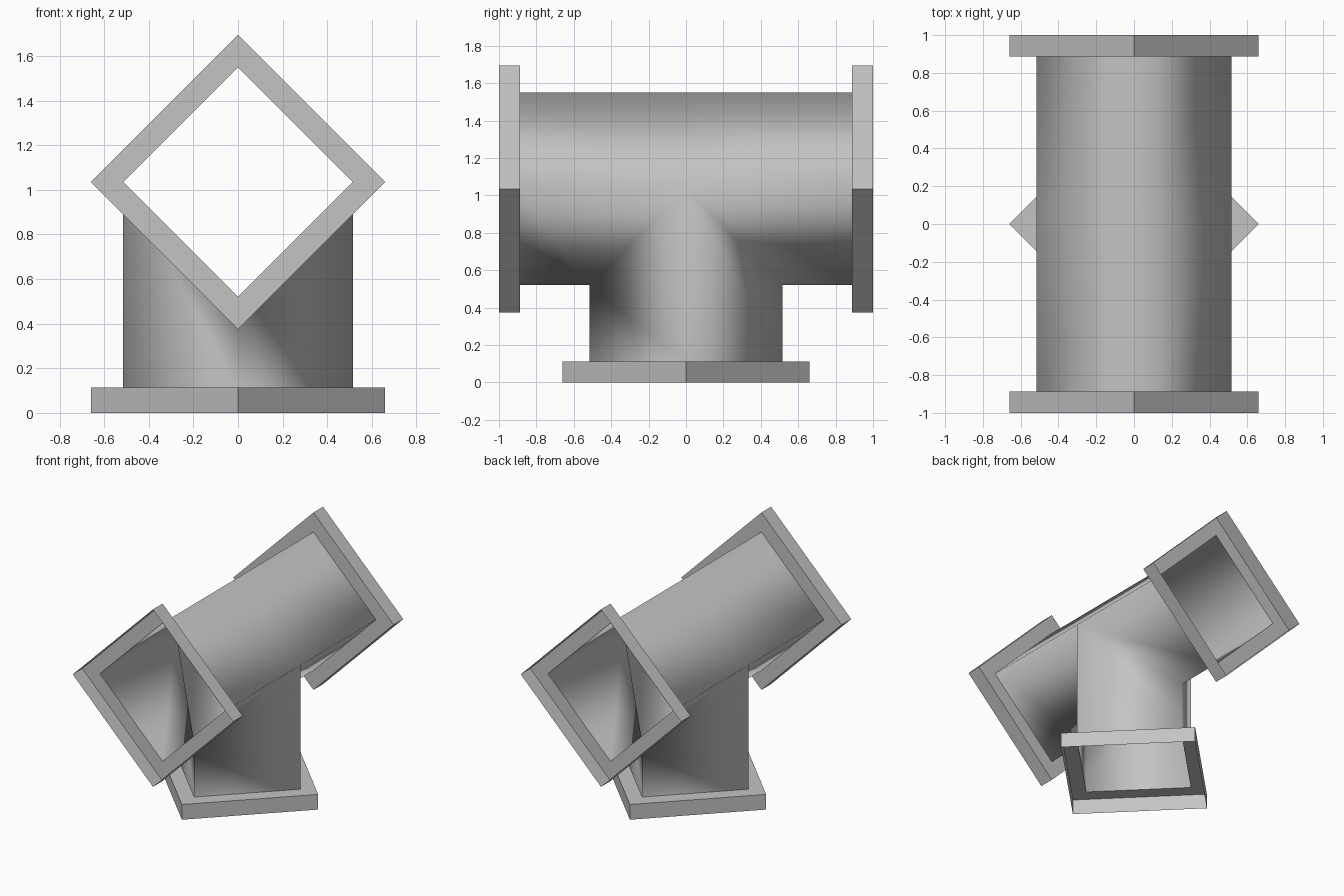
import bpy, bmesh, math
from mathutils import Matrix

cube = bpy.data.objects.get("Cube")
if cube:
    bpy.data.objects.remove(cube, do_unlink=True)

PIPE, RIM, DEPTH = 0.515, 0.66, 0.113   # corner radii and collar depth
AXIS = 1.035                            # height of the horizontal pipe
LOW = AXIS - PIPE

grey = bpy.data.materials.new("light_grey")
grey.use_nodes = True
colour = (0.55, 0.55, 0.55, 1)
grey.diffuse_color = colour
grey.node_tree.nodes["Principled BSDF"].inputs["Base Color"].default_value = colour


def finish(name, bm, smooth):
    bmesh.ops.remove_doubles(bm, verts=bm.verts[:], dist=0.0005)
    bmesh.ops.recalc_face_normals(bm, faces=bm.faces[:])
    for f in bm.faces:
        f.smooth = smooth
    mesh = bpy.data.meshes.new(name)
    bm.to_mesh(mesh)
    bm.free()
    mesh.materials.append(grey)
    obj = bpy.data.objects.new(name, mesh)
    bpy.context.collection.objects.link(obj)
    return obj


# Tee body: one quarter of the thin square pipes, mirrored across x and y
end = 1 - DEPTH
side = (PIPE, 0, AXIS)
side_end = (PIPE, end, AXIS)
crotch = (0, PIPE, LOW)
quarter = [
    [(0, 0, AXIS + PIPE), side, side_end, (0, end, AXIS + PIPE)],
    [side, crotch, (0, end, LOW), side_end],
    [side, (PIPE, 0, DEPTH), (0, PIPE, DEPTH), crotch],
]
bm = bmesh.new()
for sx in (1, -1):
    for sy in (1, -1):
        for face in quarter:
            pts = [(x * sx, y * sy, z) for x, y, z in face]
            if sx * sy < 0:
                pts.reverse()
            bm.faces.new([bm.verts.new(p) for p in pts])
finish("tee_body", bm, True)


# Collars: open square rims with a ring plate at the inner end
def collar(name, location, angle):
    bm = bmesh.new()
    loops = []
    for radius, z in ((RIM, 0), (RIM, DEPTH), (PIPE, DEPTH)):
        loops.append([bm.verts.new((radius * math.cos(i * math.pi / 2),
                                    radius * math.sin(i * math.pi / 2), z))
                      for i in range(4)])
    for a, b in zip(loops, loops[1:]):
        for i in range(4):
            j = (i + 1) % 4
            bm.faces.new((a[i], a[j], b[j], b[i]))
    bm.transform(Matrix.Translation(location) @ Matrix.Rotation(angle, 4, 'X'))
    finish(name, bm, False)


collar("front_collar", (0, -1, AXIS), -math.pi / 2)
collar("back_collar", (0, 1, AXIS), math.pi / 2)
collar("bottom_collar", (0, 0, 0), 0)
